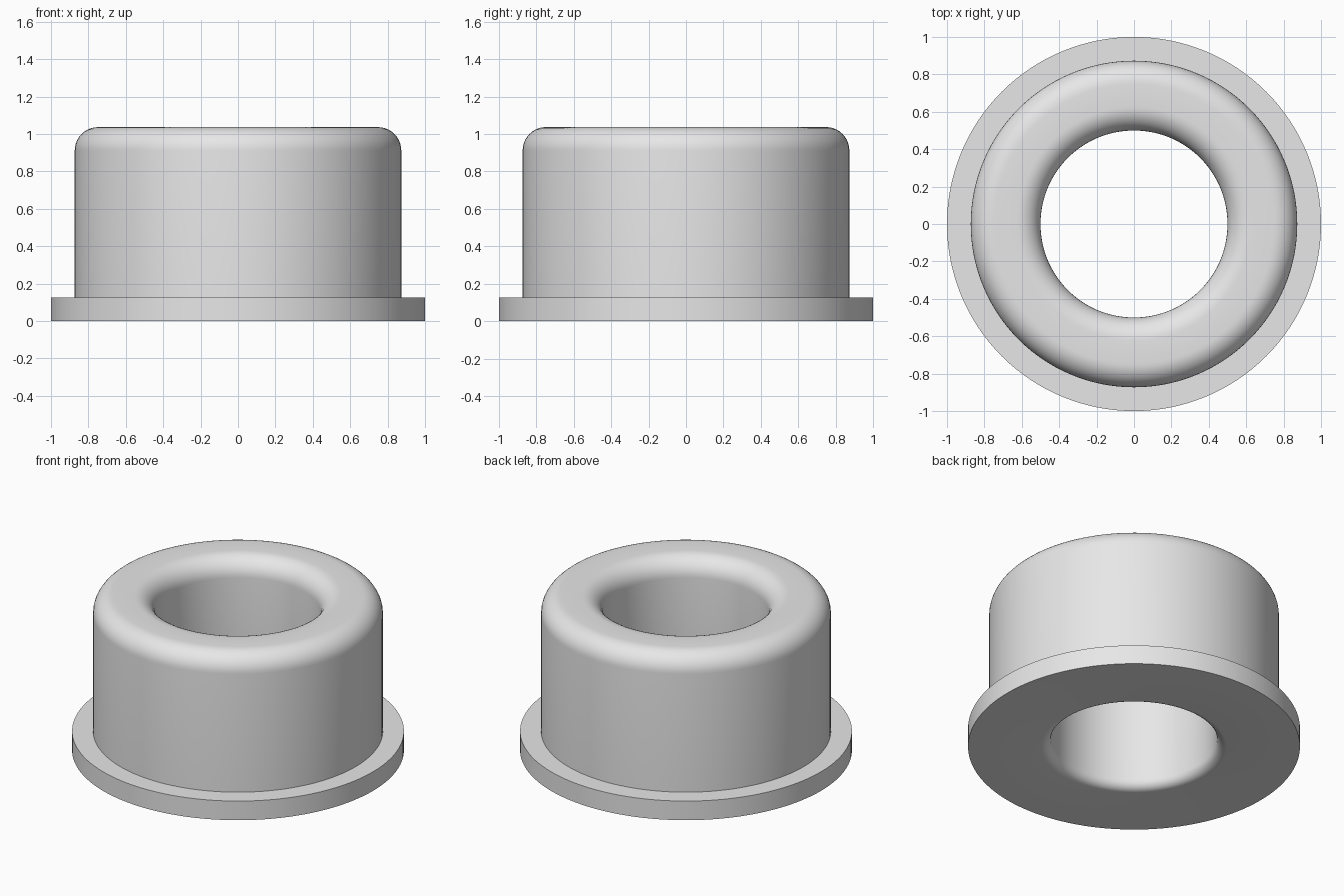
import bpy, bmesh, math

if "Cube" in bpy.data.objects:
    bpy.data.objects.remove(bpy.data.objects["Cube"])

SEGMENTS = 128
R_BORE, R_BODY, R_FLANGE = 0.5, 0.873, 1.0
H_FLANGE, H_TOP = 0.127, 1.037
ROUND_TOP, ROUND_BOTTOM = 0.125, 0.06


def arc(cx, cz, r, start, end, steps=10):
    """Points of a fillet from start to end angle, in degrees."""
    return [(cx + r * math.cos(math.radians(start + (end - start) * i / steps)),
             cz + r * math.sin(math.radians(start + (end - start) * i / steps)))
            for i in range(steps + 1)]


# Closed cross-section: flange, body, rounded rim, bore, rounded bore mouth
profile = [(R_FLANGE, 0), (R_FLANGE, H_FLANGE), (R_BODY, H_FLANGE)]
profile += arc(R_BODY - ROUND_TOP, H_TOP - ROUND_TOP, ROUND_TOP, 0, 90)
profile += arc(R_BORE + ROUND_TOP, H_TOP - ROUND_TOP, ROUND_TOP, 90, 180)
profile += arc(R_BORE + ROUND_BOTTOM, ROUND_BOTTOM, ROUND_BOTTOM, 180, 270, 6)

# Revolve the section around z
bm = bmesh.new()
rings = []
for s in range(SEGMENTS):
    a = 2 * math.pi * s / SEGMENTS
    rings.append([bm.verts.new((r * math.cos(a), r * math.sin(a), z)) for r, z in profile])
n = len(profile)
for s in range(SEGMENTS):
    here, there = rings[s], rings[(s + 1) % SEGMENTS]
    for i in range(n):
        j = (i + 1) % n
        bm.faces.new((here[i], there[i], there[j], here[j]))
bmesh.ops.recalc_face_normals(bm, faces=bm.faces)
mesh = bpy.data.meshes.new("flanged_bushing")
bm.to_mesh(mesh)
bm.free()

bushing = bpy.data.objects.new("flanged_bushing", mesh)
bpy.context.collection.objects.link(bushing)

grey = bpy.data.materials.new("light grey")
grey.diffuse_color = (0.8, 0.8, 0.8, 1)
grey.use_nodes = True
grey.node_tree.nodes["Principled BSDF"].inputs["Base Color"].default_value = grey.diffuse_color
mesh.materials.append(grey)

# Smooth curved walls, keep the flange edges crisp
bpy.context.view_layer.objects.active = bushing
bushing.select_set(True)
bpy.ops.object.shade_smooth_by_angle(angle=math.radians(30))
